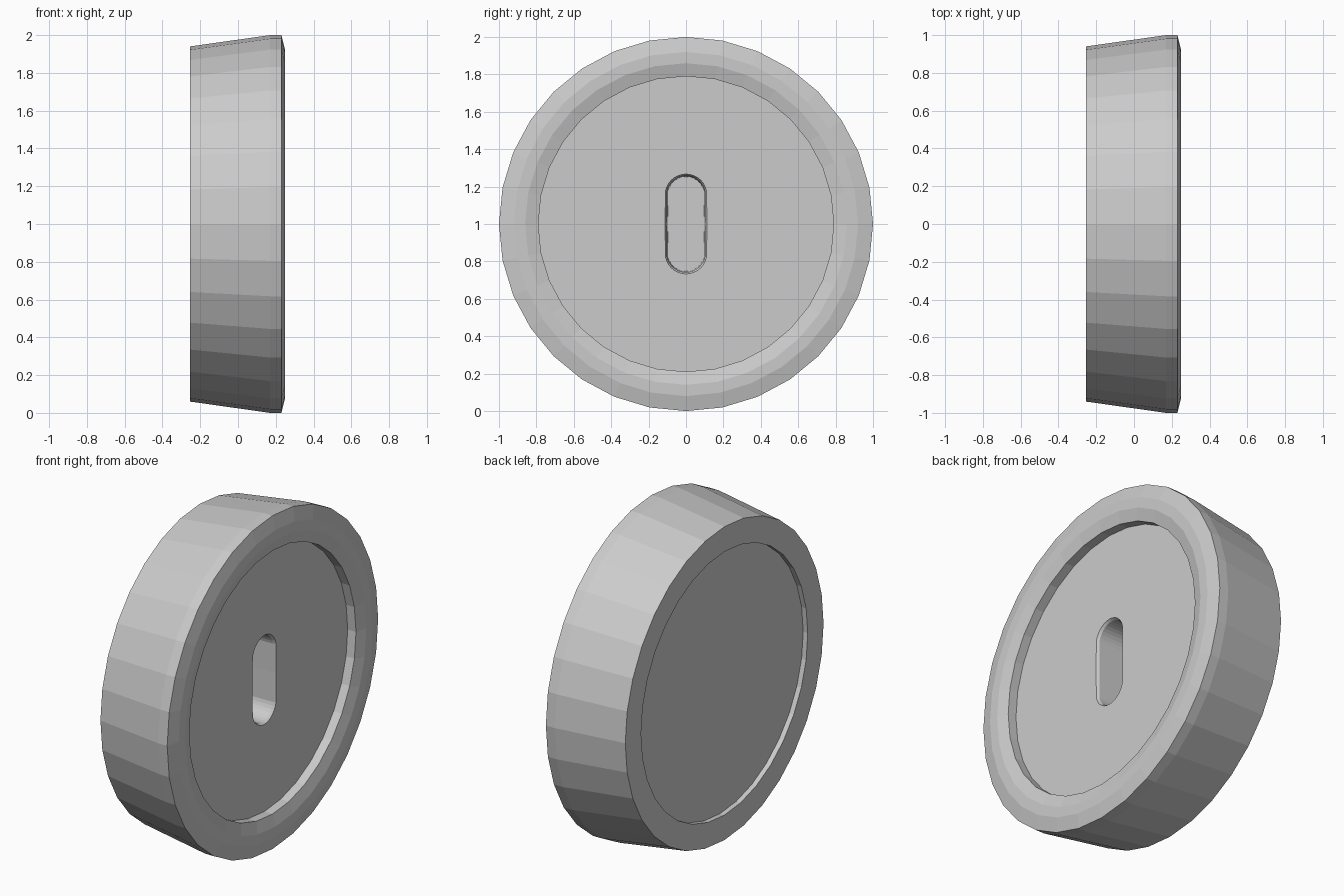
import bpy
import bmesh
from math import sin, cos, pi

cube = bpy.data.objects.get("Cube")
if cube:
    bpy.data.objects.remove(cube, do_unlink=True)

SIDES = 32
ANGLES = [2 * pi * i / SIDES for i in range(SIDES)]

grey = bpy.data.materials.new("plain grey")
grey.use_nodes = True
COLOUR = (0.6, 0.6, 0.6, 1)
grey.diffuse_color = COLOUR
grey.node_tree.nodes["Principled BSDF"].inputs["Base Color"].default_value = COLOUR


def circle(x, r):
    return [(x, r * cos(a), 1 + r * sin(a)) for a in ANGLES]


def slot(x, r):
    """Upright rounded slot: two half circles joined by straight sides."""
    points = []
    for a in ANGLES:
        s = sin(a)
        shift = 0 if abs(s) < 1e-6 else (0.155 if s > 0 else -0.155)
        points.append((x, r * cos(a), 1 + shift + r * s))
    return points


# Sections from the back recess, over the tapered rim, into the front slot
back_recess = [circle(-0.225, 0.79), circle(-0.255, 0.79)]
rim = [circle(-0.255, 0.94), circle(0.17, 1.0), circle(0.23, 1.0),
       circle(0.25, 0.92), circle(0.25, 0.86), circle(0.23, 0.79)]
front_recess = [circle(0.175, 0.79)]
key_slot = [slot(0.175, 0.112), slot(0.16, 0.103), slot(-0.08, 0.098)]

bm = bmesh.new()
loops = [[bm.verts.new(p) for p in section]
         for section in back_recess + rim + front_recess + key_slot]
for low, high in zip(loops, loops[1:]):
    for i in range(SIDES):
        j = (i + 1) % SIDES
        bm.faces.new((low[i], low[j], high[j], high[i]))
bm.faces.new(loops[0])
bm.faces.new(loops[-1])
bmesh.ops.recalc_face_normals(bm, faces=bm.faces)

mesh = bpy.data.meshes.new("slotted_disc")
bm.to_mesh(mesh)
bm.free()
mesh.materials.append(grey)
disc = bpy.data.objects.new("slotted_disc", mesh)
bpy.context.collection.objects.link(disc)
